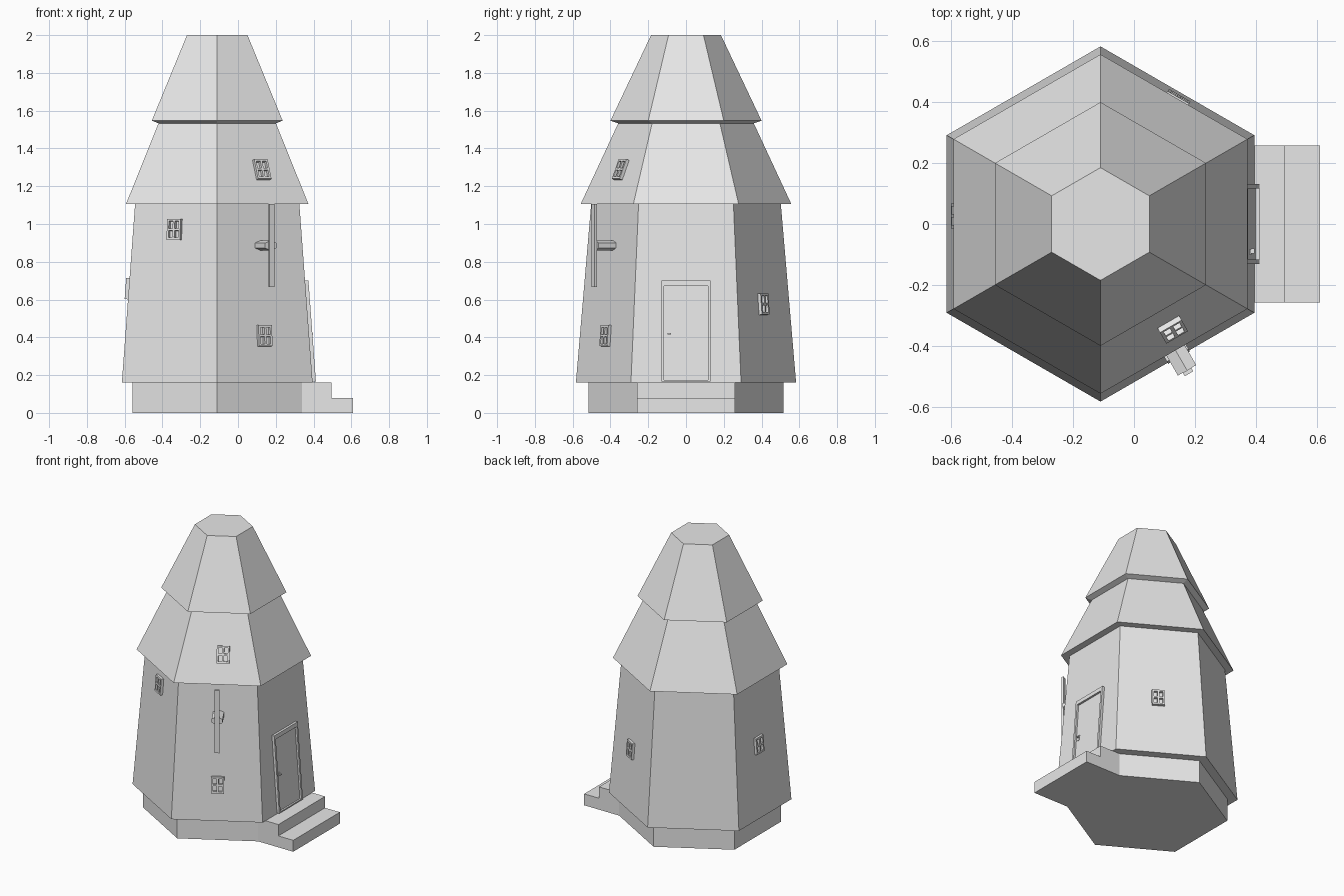
import bpy, bmesh
from math import radians, cos, sin, pi
from mathutils import Matrix, Vector

if "Cube" in bpy.data.objects:
    bpy.data.objects.remove(bpy.data.objects["Cube"], do_unlink=True)

mat = bpy.data.materials.new("light grey")
mat.use_nodes = True
GREY = (0.8, 0.8, 0.8, 1)
mat.diffuse_color = GREY
mat.node_tree.nodes["Principled BSDF"].inputs["Base Color"].default_value = GREY

CENTRE = Vector((-0.11, 0, 0))
APOTHEM = cos(pi / 6)


def finish(name, bm, matrix=None):
    bmesh.ops.recalc_face_normals(bm, faces=bm.faces)
    mesh = bpy.data.meshes.new(name)
    bm.to_mesh(mesh)
    bm.free()
    mesh.materials.append(mat)
    obj = bpy.data.objects.new(name, mesh)
    bpy.context.scene.collection.objects.link(obj)
    if matrix:
        obj.matrix_world = matrix
    return obj


def hex_loft(name, rings):
    """Closed six-sided tower section through (radius, height) rings."""
    bm = bmesh.new()
    loops = [[bm.verts.new(CENTRE + Vector((r * cos(a), r * sin(a), z)))
              for a in (radians(30 + 60 * i) for i in range(6))] for r, z in rings]
    for low, high in zip(loops, loops[1:]):
        for i in range(6):
            j = (i + 1) % 6
            bm.faces.new((low[i], low[j], high[j], high[i]))
    bm.faces.new(loops[0])
    bm.faces.new(loops[-1])
    return finish(name, bm)


def on_wall(section, angle, z, shift=0):
    """Matrix on a sloping wall: X sideways, Y up the slope, Z outward."""
    (r0, z0), (r1, z1) = section[-2:]
    a = radians(angle)
    n, t = Vector((cos(a), sin(a), 0)), Vector((-sin(a), cos(a), 0))
    up = (n * (r1 - r0) * APOTHEM + Vector((0, 0, z1 - z0))).normalized()
    r = r0 + (r1 - r0) * (z - z0) / (z1 - z0)
    pos = CENTRE + n * r * APOTHEM + t * shift + Vector((0, 0, z))
    m = Matrix((t, up, t.cross(up))).transposed().to_4x4()
    m.translation = pos
    return m


def lattice(name, matrix, xs, ys, depth):
    """Flat frame with an opening in every odd row and column."""
    bm = bmesh.new()
    grid = [[bm.verts.new((x, y, -0.004)) for x in xs] for y in ys]
    for j in range(len(ys) - 1):
        for i in range(len(xs) - 1):
            if not (i % 2 and j % 2):
                bm.faces.new((grid[j][i], grid[j][i + 1],
                              grid[j + 1][i + 1], grid[j + 1][i]))
    out = bmesh.ops.extrude_face_region(bm, geom=bm.faces[:])
    moved = [v for v in out["geom"] if isinstance(v, bmesh.types.BMVert)]
    bmesh.ops.translate(bm, verts=moved, vec=(0, 0, depth + 0.004))
    bmesh.ops.recalc_face_normals(bm, faces=bm.faces)
    bmesh.ops.dissolve_limit(bm, angle_limit=0.01, verts=bm.verts, edges=bm.edges)
    return finish(name, bm, matrix)


def box(name, matrix, low, high):
    low, high = Vector(low), Vector(high)
    bm = bmesh.new()
    bmesh.ops.create_cube(bm, size=1)
    for v in bm.verts:
        v.co = Vector(l + (h - l) * (c + 0.5) for l, h, c in zip(low, high, v.co))
    return finish(name, bm, matrix)


# Tower sections
body = [(0.583, 0.16), (0.502, 1.107)]
lower = [(0.557, 1.107), (0.358, 1.535)]
hex_loft("base", [(0.517, 0), (0.517, 0.16)])
hex_loft("tower_body", body)
hex_loft("lower_roof", lower)
hex_loft("upper_roof", [(0.355, 1.532), (0.4, 1.547), (0.185, 2)])

# Entrance steps: stair profile swept across the door side
bm = bmesh.new()
x0 = CENTRE.x + 0.517 * APOTHEM
profile = [(x0, 0), (0.61, 0), (0.61, 0.08), (0.495, 0.08), (0.495, 0.16), (x0, 0.16)]
side = bm.faces.new([bm.verts.new((x, -0.2585, z)) for x, z in profile])
out = bmesh.ops.extrude_face_region(bm, geom=[side])
bmesh.ops.translate(bm, vec=(0, 0.517, 0),
                    verts=[v for v in out["geom"] if isinstance(v, bmesh.types.BMVert)])
finish("entrance_steps", bm)

# Windows
pane_x = [-0.041, -0.03, -0.006, 0.006, 0.03, 0.041]
pane_y = [-0.056, -0.044, -0.006, 0.006, 0.044, 0.056]
for name, section, angle, z, shift in (
        ("front_left_window", body, -60, 0.408, 0.004),
        ("front_right_window", body, -120, 0.97, 0),
        ("back_left_window", body, 60, 0.575, -0.014),
        ("side_window", body, 180, 0.657, -0.027),
        ("roof_window", lower, -60, 1.285, 0.032)):
    lattice(name, on_wall(section, angle, z, shift), pane_x, pane_y, 0.018)

# Door
door = on_wall(body, 0, 0.165)
lattice("door_frame", door, [-0.131, -0.116, 0.116, 0.131], [0, 0.008, 0.507, 0.536], 0.018)
box("door_panel", door, (-0.116, 0.008, -0.004), (0.116, 0.507, 0.005))
box("door_plate", door, (-0.1, 0.23, 0.004), (-0.084, 0.268, 0.009))
box("door_handle", door, (-0.097, 0.249, 0.009), (-0.08, 0.258, 0.02))

# Axle and blade, square to the ground on the front wall
a = radians(-60)
n, t = Vector((cos(a), sin(a), 0)), Vector((-sin(a), cos(a), 0))
mount = Matrix((t, (0, 0, 1), n)).transposed().to_4x4()
mount.translation = CENTRE + t * 0.006 + Vector((0, 0, 0.886))
bm = bmesh.new()
bmesh.ops.create_cone(bm, cap_ends=True, segments=6, radius1=1, radius2=1, depth=0.12,
                      matrix=Matrix.Translation((0, 0, 0.498)))
for v in bm.verts:
    v.co.x *= 0.04
    v.co.y *= 0.027
finish("blade_axle", bm, mount)
box("blade", mount, (-0.016, -0.22, 0.558), (0.016, 0.22, 0.571))
